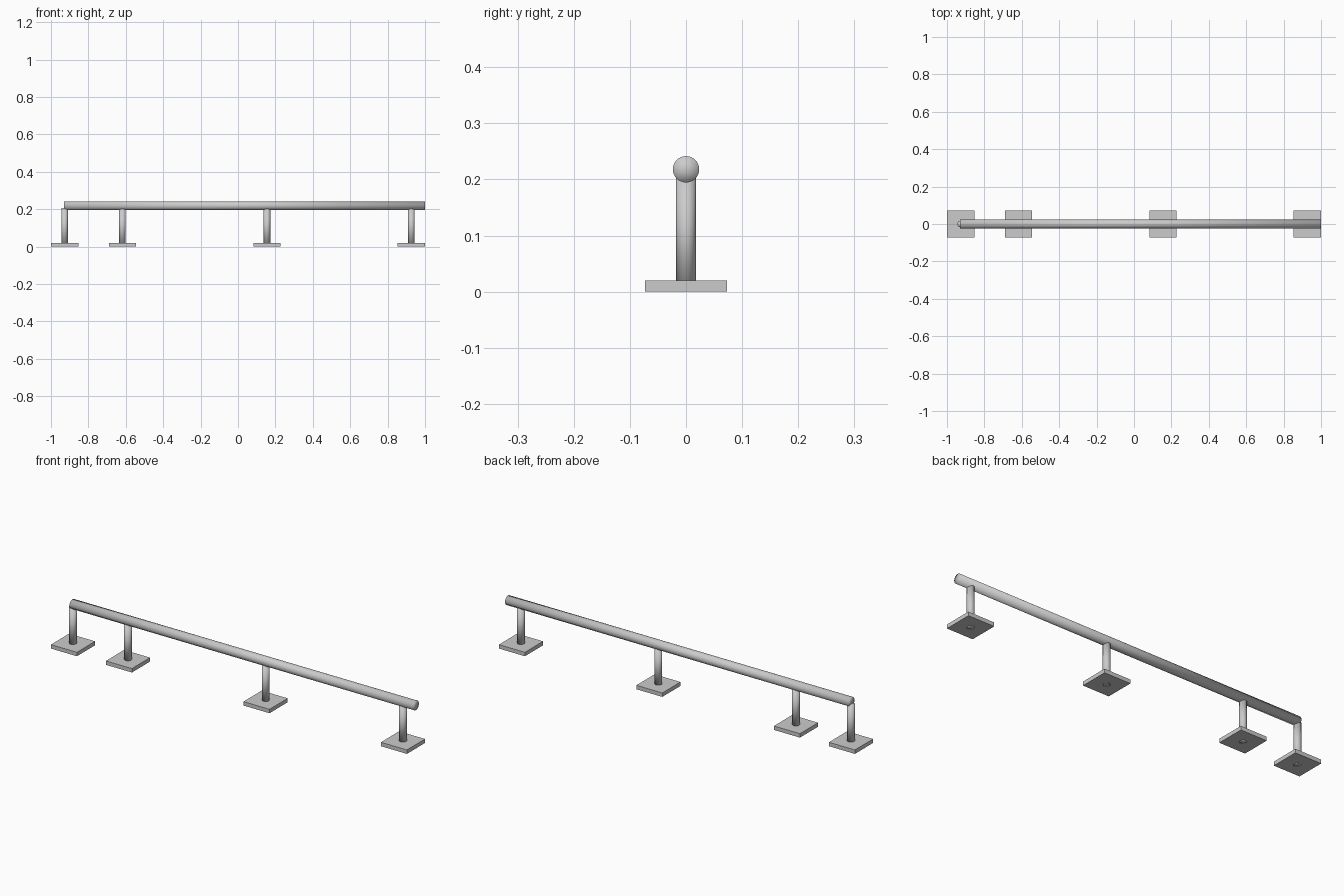
import bpy
from math import pi

if "Cube" in bpy.data.objects:
    bpy.data.objects.remove(bpy.data.objects["Cube"])

RAIL_Z, RAIL_R = 0.218, 0.0235
POST_R, POST_TOP = 0.0175, 0.207
PLATE, PLATE_H = 0.146, 0.02


def tube(name, radius, length, location, rotation=(0, 0, 0)):
    # Fully smooth, including the caps, for soft rounded-looking ends
    bpy.ops.mesh.primitive_cylinder_add(
        vertices=32, radius=radius, depth=length, end_fill_type='TRIFAN',
        location=location, rotation=rotation)
    obj = bpy.context.object
    obj.name = name
    bpy.ops.object.shade_smooth()
    return obj


def plate(name, x):
    bpy.ops.mesh.primitive_cube_add(size=1, location=(x, 0, PLATE_H / 2))
    obj = bpy.context.object
    obj.name = name
    obj.scale = (PLATE, PLATE, PLATE_H)
    return obj


# Long round rail, ending over the first post and overhanging the last
x0, x1 = -0.93, 1.0
tube("rail", RAIL_R, x1 - x0, ((x0 + x1) / 2, 0, RAIL_Z), (0, pi / 2, 0))

# Four posts, each on a square foot plate
for i, x in enumerate((-0.927, -0.618, 0.155, 0.927), 1):
    tube(f"post_{i}", POST_R, POST_TOP, (x, 0, POST_TOP / 2))
    plate(f"foot_plate_{i}", x)
